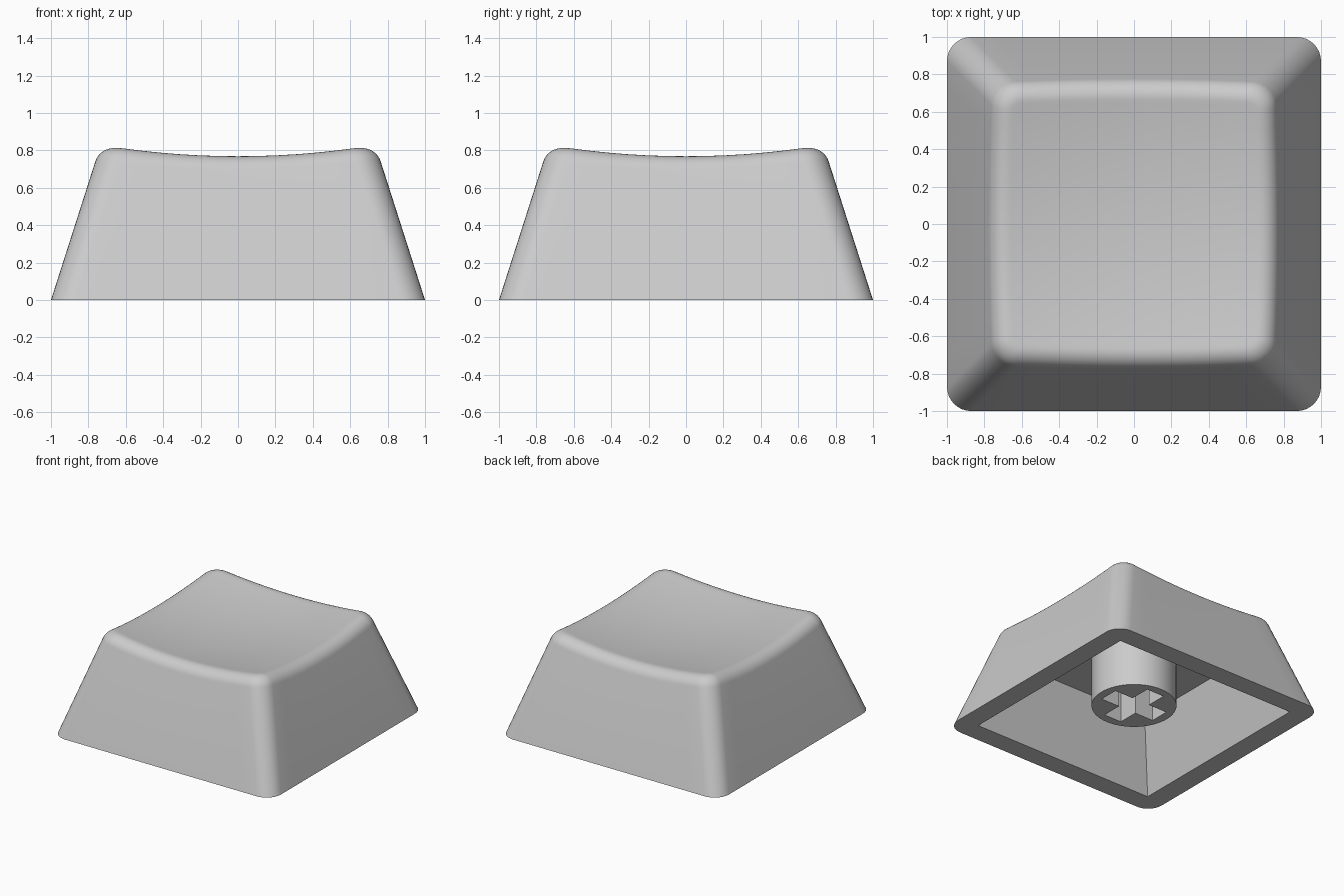
import bpy, bmesh, math

if "Cube" in bpy.data.objects:
    bpy.data.objects.remove(bpy.data.objects["Cube"])

SLOPE = 0.32        # inward lean of the walls per unit of height
CORNER = 0.13       # corner radius in plan
FILLET = 0.085      # reach of the rounded top edge
ARC, SIDE = 8, 12   # segments per corner and per straight side
CEILING = 0.545     # height of the inner ceiling

plastic = bpy.data.materials.new("grey plastic")
plastic.diffuse_color = (0.6, 0.6, 0.6, 1)
plastic.use_nodes = True
plastic.node_tree.nodes["Principled BSDF"].inputs["Base Color"].default_value = plastic.diffuse_color


def ring(half, radius):
    """Rounded square outline, counter-clockwise; the point count is fixed."""
    pts = []
    a = half - radius
    for q in range(4):
        c, s = round(math.cos(q * math.pi / 2)), round(math.sin(q * math.pi / 2))
        local = [(half, -a + 2 * a * i / SIDE) for i in range(SIDE)]
        for i in range(ARC):
            t = math.pi / 2 * i / ARC
            local.append((a + radius * math.cos(t), a + radius * math.sin(t)))
        pts += [(x * c - y * s, x * s + y * c) for x, y in local]
    return pts


def dish(x, y):
    """Height of the hollow top surface."""
    return 0.715 + 0.118 * (x * x + y * y)


def wall(i, z):
    return (*ring(1 - SLOPE * z, CORNER)[i], z)


def finish(name, bm):
    bmesh.ops.remove_doubles(bm, verts=bm.verts, dist=1e-5)
    bmesh.ops.recalc_face_normals(bm, faces=bm.faces)
    me = bpy.data.meshes.new(name)
    bm.to_mesh(me)
    bm.free()
    me.materials.append(plastic)
    ob = bpy.data.objects.new(name, me)
    bpy.context.collection.objects.link(ob)
    return ob


def smooth(ob):
    bpy.ops.object.select_all(action='DESELECT')
    ob.select_set(True)
    bpy.context.view_layer.objects.active = ob
    bpy.ops.object.shade_smooth_by_angle(angle=math.radians(30))


def prism(name, outline, z0, z1):
    bm = bmesh.new()
    low = [bm.verts.new((x, y, z0)) for x, y in outline]
    high = [bm.verts.new((x, y, z1)) for x, y in outline]
    bm.faces.new(low)
    bm.faces.new(high)
    n = len(low)
    for i in range(n):
        j = (i + 1) % n
        bm.faces.new((low[i], low[j], high[j], high[i]))
    return finish(name, bm)


# Cap shell: columns running from inner ceiling, down, around the rim, up and over
count = 4 * (ARC + SIDE)
inner_half = 0.833
ceiling_ring = ring(inner_half - SLOPE * CEILING, 0)
rim_ring = ring(inner_half, 0)
weight = math.cos(math.radians(40))
columns = []
for i in range(count):
    z = 0.78
    for _ in range(12):                       # where wall and dish meet
        edge = wall(i, z)
        z = dish(edge[0], edge[1])
    edge = wall(i, z)
    start = wall(i, z - FILLET / math.hypot(1, SLOPE))
    x, y = ring(1 - SLOPE * z - FILLET, CORNER - FILLET)[i]
    end = (x, y, dish(x, y))
    col = [(*ceiling_ring[i], CEILING), (*rim_ring[i], 0), wall(i, 0)]
    for k in range(9):                        # rounded top edge
        t = k / 8
        w = ((1 - t) ** 2, 2 * weight * t * (1 - t), t * t)
        col.append(tuple((w[0] * p + w[1] * e + w[2] * q) / sum(w)
                         for p, e, q in zip(start, edge, end)))
    for f in (0.97, 0.88, 0.76, 0.64, 0.52, 0.4, 0.28, 0.14):   # hollow top
        col.append((x * f, y * f, dish(x * f, y * f)))
    columns.append(col)

bm = bmesh.new()
grid = [[bm.verts.new(p) for p in col] for col in columns]
centre = bm.verts.new((0, 0, dish(0, 0)))
for i in range(count):
    a, b = grid[i], grid[(i + 1) % count]
    for k in range(len(a) - 1):
        bm.faces.new((a[k], b[k], b[k + 1], a[k + 1]))
    bm.faces.new((a[-1], b[-1], centre))
bm.faces.new([col[0] for col in grid])
smooth(finish("cap_shell", bm))

# Round mounting stem with a cross-shaped socket
circle = [(0.32 * math.cos(math.tau * i / 64), 0.32 * math.sin(math.tau * i / 64))
          for i in range(64)]
stem = prism("mounting_stem", circle, 0.114, CEILING + 0.01)

L, W = 0.25, 0.08
cross = []
for q in range(4):
    c, s = round(math.cos(q * math.pi / 2)), round(math.sin(q * math.pi / 2))
    cross += [(x * c - y * s, x * s + y * c) for x, y in ((L, -W), (L, W), (W, W))]
cutter = prism("socket_cutter", cross, 0.0, CEILING - 0.005)
cutter.hide_render = True
cutter.hide_viewport = True

cut = stem.modifiers.new("socket", 'BOOLEAN')
cut.operation = 'DIFFERENCE'
cut.solver = 'EXACT'
cut.object = cutter
bpy.context.view_layer.objects.active = stem
stem.select_set(True)
bpy.ops.object.modifier_apply(modifier=cut.name)
bpy.data.objects.remove(cutter)
smooth(stem)
